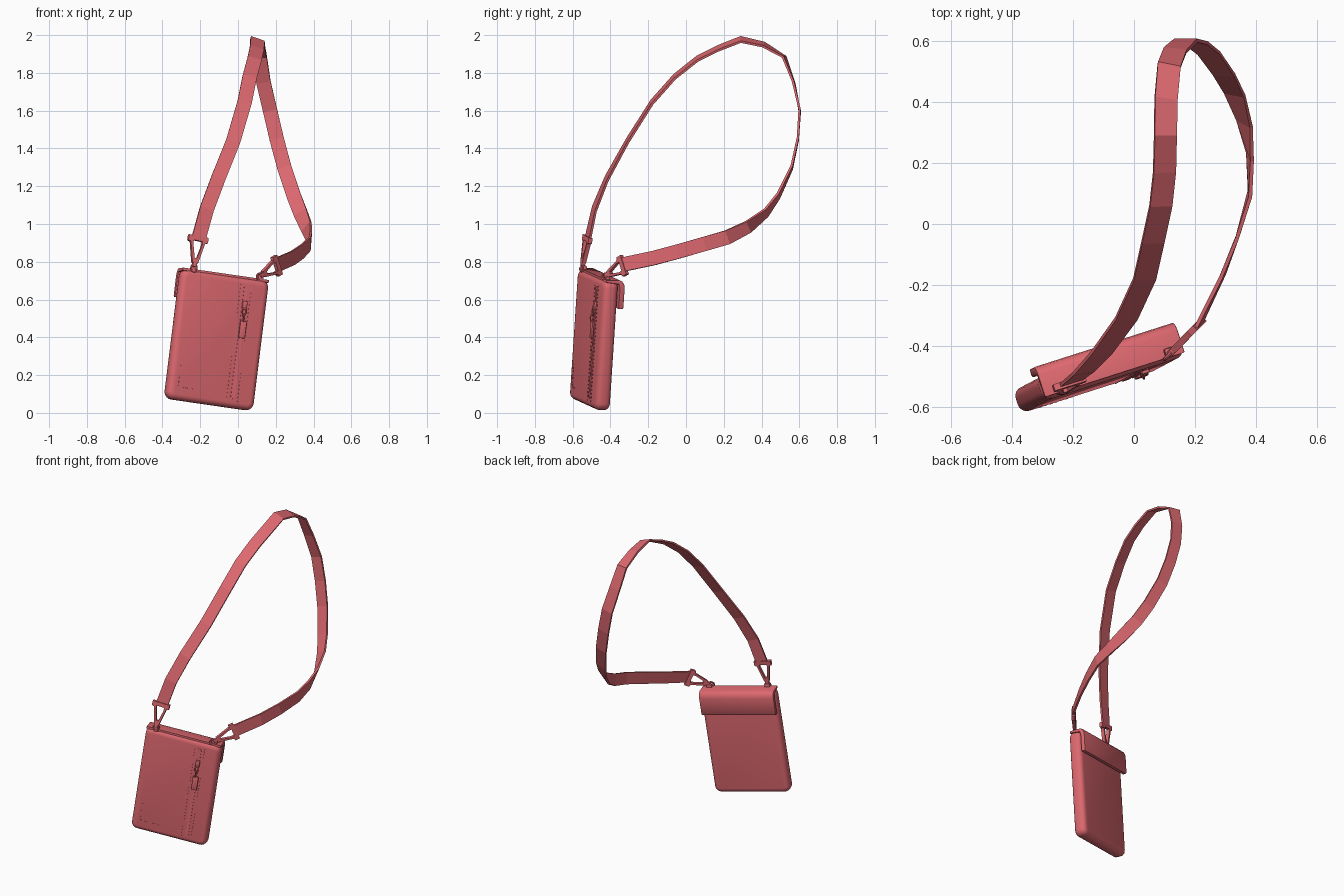
import bpy, bmesh, math
from mathutils import Vector, Matrix

if "Cube" in bpy.data.objects:
    bpy.data.objects.remove(bpy.data.objects["Cube"])

mat = bpy.data.materials.new("coral")
mat.diffuse_color = (0.72, 0.14, 0.16, 1)
mat.use_nodes = True
mat.node_tree.nodes["Principled BSDF"].inputs["Base Color"].default_value = mat.diffuse_color


def frame(origin, x_axis, z_axis):
    """Orthonormal placement from an origin, a width axis and an up axis."""
    z = Vector(z_axis).normalized()
    x = Vector(x_axis)
    x = (x - z * x.dot(z)).normalized()
    m = Matrix((x, z.cross(x), z)).transposed().to_4x4()
    m.translation = Vector(origin)
    return m


# Bag frame: x = across, y = towards the back, z = up the bag
BAG = frame((-0.115, -0.488, 0.387), (0.94, 0.30, -0.15), (0.123, 0.065, 0.99))


def finish(name, bm, matrix, smooth=True):
    bmesh.ops.recalc_face_normals(bm, faces=bm.faces)
    bm.transform(matrix)
    me = bpy.data.meshes.new(name)
    bm.to_mesh(me)
    bm.free()
    ob = bpy.data.objects.new(name, me)
    bpy.context.collection.objects.link(ob)
    me.materials.append(mat)
    if smooth:
        bpy.ops.object.select_all(action='DESELECT')
        bpy.context.view_layer.objects.active = ob
        ob.select_set(True)
        bpy.ops.object.shade_smooth_by_angle(angle=math.radians(40))
    return ob


def add_box(bm, size, at):
    m = Matrix.Translation(at) @ Matrix.Diagonal((*size, 1))
    return bmesh.ops.create_cube(bm, size=1, matrix=m)["verts"]


def box(name, size, at, matrix=BAG, bevel=0.0, seg=2):
    bm = bmesh.new()
    add_box(bm, size, at)
    if bevel:
        bmesh.ops.bevel(bm, geom=bm.edges[:], offset=bevel, segments=seg,
                        profile=0.5, affect='EDGES')
    return finish(name, bm, matrix)


def prism(bm, pts, depth, axis):
    """Extrude a closed outline of 3D points along an axis."""
    f = bm.faces.new([bm.verts.new(p) for p in pts])
    r = bmesh.ops.extrude_face_region(bm, geom=[f])
    bmesh.ops.translate(bm, vec=Vector(axis) * depth,
                        verts=[e for e in r["geom"] if isinstance(e, bmesh.types.BMVert)])


def ring(name, at, major, minor, matrix, axis='Y', stretch=1.0):
    """Small wire ring, optionally stretched along z."""
    bm = bmesh.new()
    n, k, grid = 16, 8, []
    for i in range(n):
        a = 2 * math.pi * i / n
        row = []
        for j in range(k):
            b = 2 * math.pi * j / k
            r = major + minor * math.cos(b)
            p, q = r * math.cos(a), r * math.sin(a) * stretch
            s = minor * math.sin(b)
            row.append(bm.verts.new(Vector(at) + Vector((p, s, q) if axis == 'Y' else (s, p, q))))
        grid.append(row)
    for i in range(n):
        for j in range(k):
            a, b = (i + 1) % n, (j + 1) % k
            bm.faces.new((grid[i][j], grid[a][j], grid[a][b], grid[i][b]))
    return finish(name, bm, matrix)


# Pouch: slab with rounded corners, then a softly rounded rim
bm = bmesh.new()
add_box(bm, (0.49, 0.082, 0.695), (0, 0, 0))
through = [e for e in bm.edges if abs(e.verts[0].co.y - e.verts[1].co.y) > 0.01]
bmesh.ops.bevel(bm, geom=through, offset=0.04, segments=5, profile=0.5, affect='EDGES')
rim = [e for e in bm.edges if abs(e.verts[0].co.y - e.verts[1].co.y) < 1e-4]
bmesh.ops.bevel(bm, geom=rim, offset=0.03, segments=4, profile=0.5, affect='EDGES')
finish("pouch", bm, BAG)

# Flap: strip folded over the top and hanging down the back
outer = [(-0.03, 0.352), (0.045, 0.352), (0.06, 0.345), (0.071, 0.33), (0.075, 0.31),
         (0.075, 0.205), (0.07, 0.198)]
inner = [(0.05, 0.198), (0.047, 0.205), (0.047, 0.31), (0.04, 0.33), (-0.03, 0.338)]
bm = bmesh.new()
prism(bm, [(-0.243, y, z) for y, z in outer + inner], 0.486, (1, 0, 0))
ends = [e for e in bm.edges if abs(e.verts[0].co.x - e.verts[1].co.x) < 1e-4]
bmesh.ops.bevel(bm, geom=ends, offset=0.005, segments=2, profile=0.5, affect='EDGES')
finish("flap", bm, BAG)

# Front zip tape and stitching
box("zip_tape", (0.022, 0.003, 0.60), (0.116, -0.042, 0))
bm = bmesh.new()
dash = (0.003, 0.003, 0.009)
for x in (0.085, 0.146):
    for i in range(31):
        add_box(bm, dash, (x, -0.0415, -0.31 + i * 0.0205))
for i in range(7):
    add_box(bm, (0.009, 0.003, 0.003), (-0.18 + i * 0.018, -0.0415, -0.278))
    add_box(bm, dash, (-0.19, -0.0415, -0.268 + i * 0.018))
finish("stitching", bm, BAG, smooth=False)

# Zip slider, links and pull tab
box("zip_slider", (0.026, 0.014, 0.045), (0.118, -0.047, 0.2), bevel=0.004)
ring("zip_link_upper", (0.118, -0.055, 0.165), 0.011, 0.0035, BAG, stretch=1.6)
ring("zip_link_lower", (0.118, -0.055, 0.132), 0.011, 0.0035, BAG, axis='X', stretch=1.6)
box("pull_tab", (0.036, 0.01, 0.092), (0.121, -0.054, 0.07), bevel=0.003)

# Two strap hooks: tapered open frame, swivel and ring on a tab
hooks = {
    "left": ((-0.232, -0.548, 0.775), (-0.21, -0.52, 0.935), (0.94, 0.3, -0.15)),
    "right": ((0.118, -0.425, 0.725), (0.215, -0.325, 0.785), (-0.25, -0.25, 1)),
}
for side, (low, high, wide) in hooks.items():
    axis = Vector(high) - Vector(low)
    m = frame(low, wide, axis)
    h = axis.length
    out = [(-0.016, 0.02), (0.016, 0.02), (0.04, h - 0.035), (0.055, h - 0.03),
           (0.055, h), (-0.055, h), (-0.055, h - 0.03), (-0.04, h - 0.035)]
    hole = [(-0.007, 0.045), (0.007, 0.045), (0.025, h - 0.045), (0.025, h - 0.035),
            (0.025, h - 0.025), (-0.025, h - 0.025), (-0.025, h - 0.035), (-0.025, h - 0.045)]
    bm = bmesh.new()
    v = [[bm.verts.new((x, y, z)) for x, z in loop]
         for loop, y in ((out, -0.011), (hole, -0.011), (hole, 0.011), (out, 0.011))]
    for r in range(4):
        a, b = v[r], v[(r + 1) % 4]
        for i in range(8):
            j = (i + 1) % 8
            bm.faces.new((a[i], a[j], b[j], b[i]))
    finish(side + "_hook_frame", bm, m, smooth=False)
    box(side + "_hook_swivel", (0.024, 0.022, 0.03), (0, 0, 0.012), m, 0.005)
    ring(side + "_hook_ring", (0, 0, -0.008), 0.015, 0.006, m, stretch=1.2)
box("left_tab", (0.036, 0.024, 0.04), (-0.18, -0.022, 0.352), bevel=0.006)
box("right_tab", (0.036, 0.024, 0.04), (0.195, -0.012, 0.352), bevel=0.006)

# Shoulder strap: centre line swept as a flat band that turns on edge
path = [(-0.212, -0.522, 0.91), (-0.165, -0.485, 1.08), (-0.105, -0.42, 1.24),
        (-0.025, -0.31, 1.44), (0.035, -0.18, 1.645), (0.062, -0.06, 1.78),
        (0.088, 0.06, 1.875), (0.10, 0.17, 1.93), (0.103, 0.29, 1.977),
        (0.105, 0.41, 1.95), (0.115, 0.52, 1.885), (0.135, 0.57, 1.75),
        (0.17, 0.602, 1.60), (0.205, 0.592, 1.45), (0.245, 0.56, 1.30),
        (0.295, 0.49, 1.15), (0.33, 0.425, 1.06), (0.362, 0.33, 0.985),
        (0.38, 0.22, 0.93), (0.38, 0.10, 0.895), (0.34, -0.04, 0.855),
        (0.29, -0.17, 0.82), (0.21, -0.335, 0.785)]
turns = {0: (0.94, 0.3, -0.15), 3: (1, 0.1, -0.2), 8: (1, 0, -0.35), 11: (1, 0, -0.2),
         14: (1, 0, 0.3), 16: (0.75, 0, 0.65), 18: (0.15, 0, 1), 22: (-0.15, 0, 1)}
keys = sorted(turns)
bm = bmesh.new()
rows = []
for i, p in enumerate(path):
    p = Vector(p)
    t = (Vector(path[min(i + 1, 22)]) - Vector(path[max(i - 1, 0)])).normalized()
    k = max(q for q in keys[:-1] if q <= i)
    e = keys[keys.index(k) + 1]
    w = Vector(turns[k]).lerp(Vector(turns[e]), (i - k) / (e - k))
    w = (w - t * w.dot(t)).normalized()
    n = w.cross(t) * 0.006
    w *= 0.038
    rows.append([bm.verts.new(c) for c in (p - w - n, p + w - n, p + w + n, p - w + n)])
for a, b in zip(rows, rows[1:]):
    for j in range(4):
        q = (j + 1) % 4
        bm.faces.new((a[j], a[q], b[q], b[j]))
bm.faces.new(rows[0])
bm.faces.new(rows[-1])
finish("shoulder_strap", bm, Matrix.Identity(4), smooth=False)
